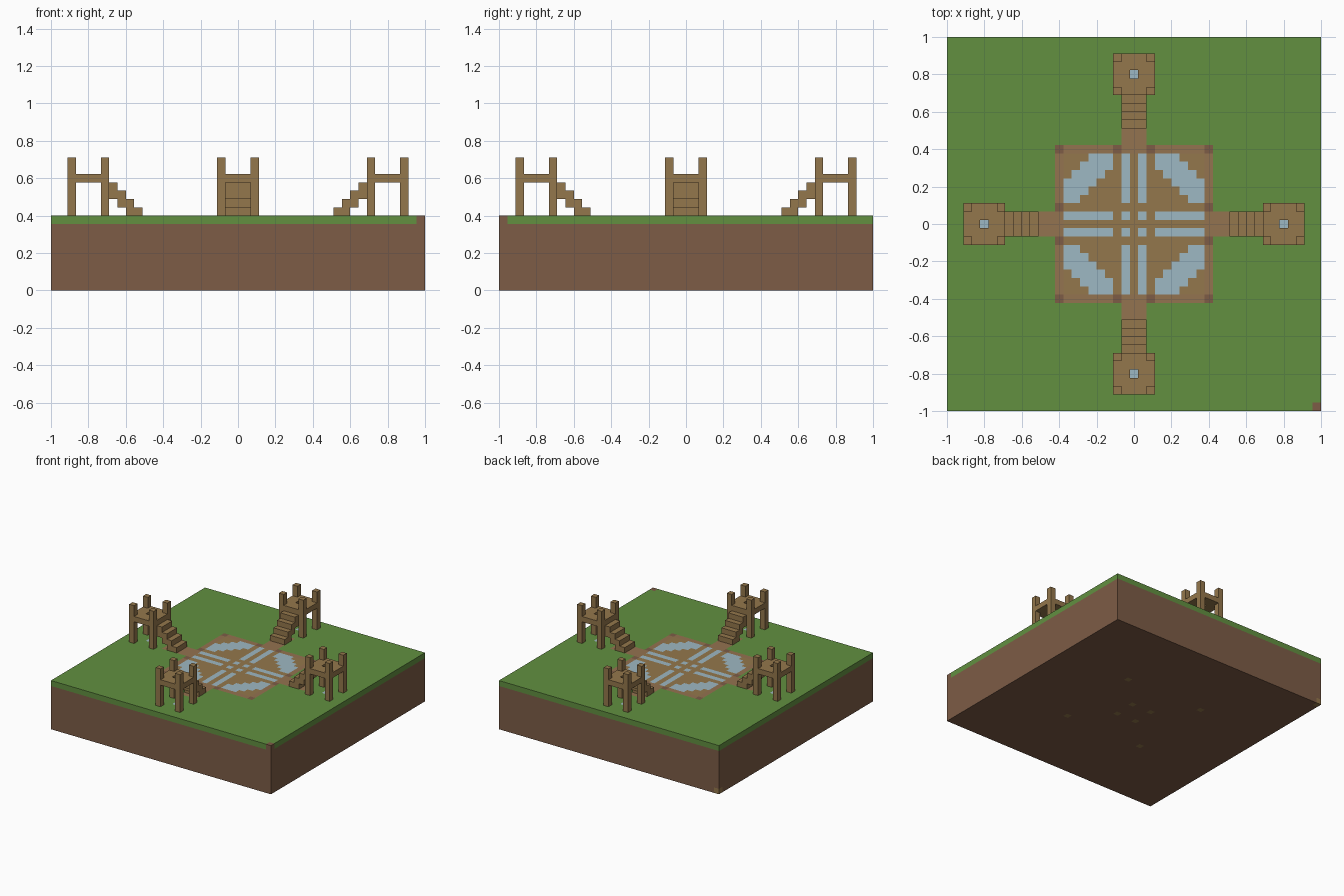
import bpy, bmesh, math
from mathutils import Matrix, Vector

if "Cube" in bpy.data.objects:
    bpy.data.objects.remove(bpy.data.objects["Cube"], do_unlink=True)

N = 45          # blocks along each side
U = 2 / N       # size of one block
TOP = 9         # ground height in blocks


def material(name, rgb):
    """Flat material from 0-255 display values."""
    lin = [((c / 255 + 0.055) / 1.055) ** 2.4 for c in rgb] + [1]
    m = bpy.data.materials.new(name)
    m.use_nodes = True
    m.diffuse_color = lin
    m.node_tree.nodes["Principled BSDF"].inputs["Base Color"].default_value = lin
    return m


grass = material("grass", (98, 144, 64))
soil = material("soil", (125, 92, 70))
wood = material("wood", (148, 119, 76))
path = material("path", (148, 115, 80))
water = material("water", (158, 184, 195))
GRASS, SOIL, WOOD, PATH, WATER = range(5)


def finish(bm, name, mats):
    bmesh.ops.recalc_face_normals(bm, faces=bm.faces)
    mesh = bpy.data.meshes.new(name)
    bm.to_mesh(mesh)
    bm.free()
    for m in mats:
        mesh.materials.append(m)
    ob = bpy.data.objects.new(name, mesh)
    bpy.context.collection.objects.link(ob)
    return ob


def box(bm, lo, hi):
    """Box between two corners given in blocks."""
    lo, hi = Vector(lo) * U, Vector(hi) * U
    mat = Matrix.Translation((lo + hi) / 2) @ Matrix.Diagonal((*(hi - lo), 1))
    bmesh.ops.create_cube(bm, size=1, matrix=mat)


def top_colour(i, j):
    """Colour of the ground block at column i, row j."""
    a, b = sorted((abs(i), abs(j)))
    if (i, j) == (22, -22):
        return SOIL
    if (a, b) == (0, 18):                       # pool under each tower
        return WATER
    if b == 9:                                  # plaza border with corner marks
        return SOIL if a in (2, 9) else PATH
    if b > 9:
        return PATH if a <= 1 and b <= 14 else GRASS
    if a == 1 and (b == 1 or b >= 3):           # straight channels
        return WATER
    if a >= 3 and 10 <= a + b <= 13:            # diagonal pools
        return WATER
    return WOOD


def ground_colour(face):
    c = face.calc_center_median() / U
    i, j = round(c.x), round(c.y)
    if c.z > TOP - 0.1:
        return top_colour(i, j)
    if c.z > TOP - 1:                           # turf rim
        return SOIL if i >= 22 and j <= -22 else GRASS
    if c.z < 1 and i <= -22 and j >= 22:        # lower corner block
        return WOOD
    if c.z < 0.1 and abs(i) == abs(j) and abs(i) in (2, 8):
        return WOOD
    return SOIL


# Ground block: gridded top, extruded rim, gridded underside
bm = bmesh.new()
bmesh.ops.create_grid(bm, x_segments=N, y_segments=N, size=1,
                      matrix=Matrix.Translation((0, 0, TOP * U)))
edges = [e for e in bm.edges if e.is_boundary]
for level in (TOP - 1, 1, 0):
    new = bmesh.ops.extrude_edge_only(bm, edges=edges)["geom"]
    for v in new:
        if isinstance(v, bmesh.types.BMVert):
            v.co.z = level * U
    edges = [e for e in new if isinstance(e, bmesh.types.BMEdge) and e.is_boundary]
bmesh.ops.create_grid(bm, x_segments=N, y_segments=N, size=1)
bmesh.ops.remove_doubles(bm, verts=bm.verts, dist=U / 100)
for f in bm.faces:
    f.material_index = ground_colour(f)
finish(bm, "ground", [grass, soil, wood, path, water])


# Four lookout towers, one on each side of the plaza
for name, turn in (("left", 0), ("back", 1), ("right", 2), ("front", 3)):
    parts = []

    # Corner posts
    bm = bmesh.new()
    for x in (16, 20):
        for y in (-2, 2):
            box(bm, (x - 0.5, y - 0.5, TOP), (x + 0.5, y + 0.5, TOP + 7))
    parts.append(finish(bm, name + "_posts", [wood]))

    # Deck with an open middle
    bm = bmesh.new()
    bmesh.ops.create_grid(bm, x_segments=5, y_segments=5, size=2.5 * U,
                          matrix=Matrix.Translation((18 * U, 0, 14 * U)))
    hole = min(bm.faces, key=lambda f: abs(f.calc_center_median().x - 18 * U)
               + abs(f.calc_center_median().y))
    bmesh.ops.delete(bm, geom=[hole], context="FACES")
    if sum(f.normal.z for f in bm.faces) < 0:
        bmesh.ops.reverse_faces(bm, faces=bm.faces)
    deck = finish(bm, name + "_deck", [wood])
    solid = deck.modifiers.new("thickness", "SOLIDIFY")
    solid.thickness = U
    solid.offset = -1 if deck.data.polygons[0].normal.z > 0 else 1
    parts.append(deck)

    # Stairs rising from the plaza path
    bm = bmesh.new()
    for s in range(4):
        box(bm, (11.5 + s, -1.5, TOP + max(s - 1, 0)), (12.5 + s, 1.5, TOP + s + 1))
    parts.append(finish(bm, name + "_stairs", [wood]))

    for ob in parts:
        ob.rotation_euler.z = turn * math.pi / 2
